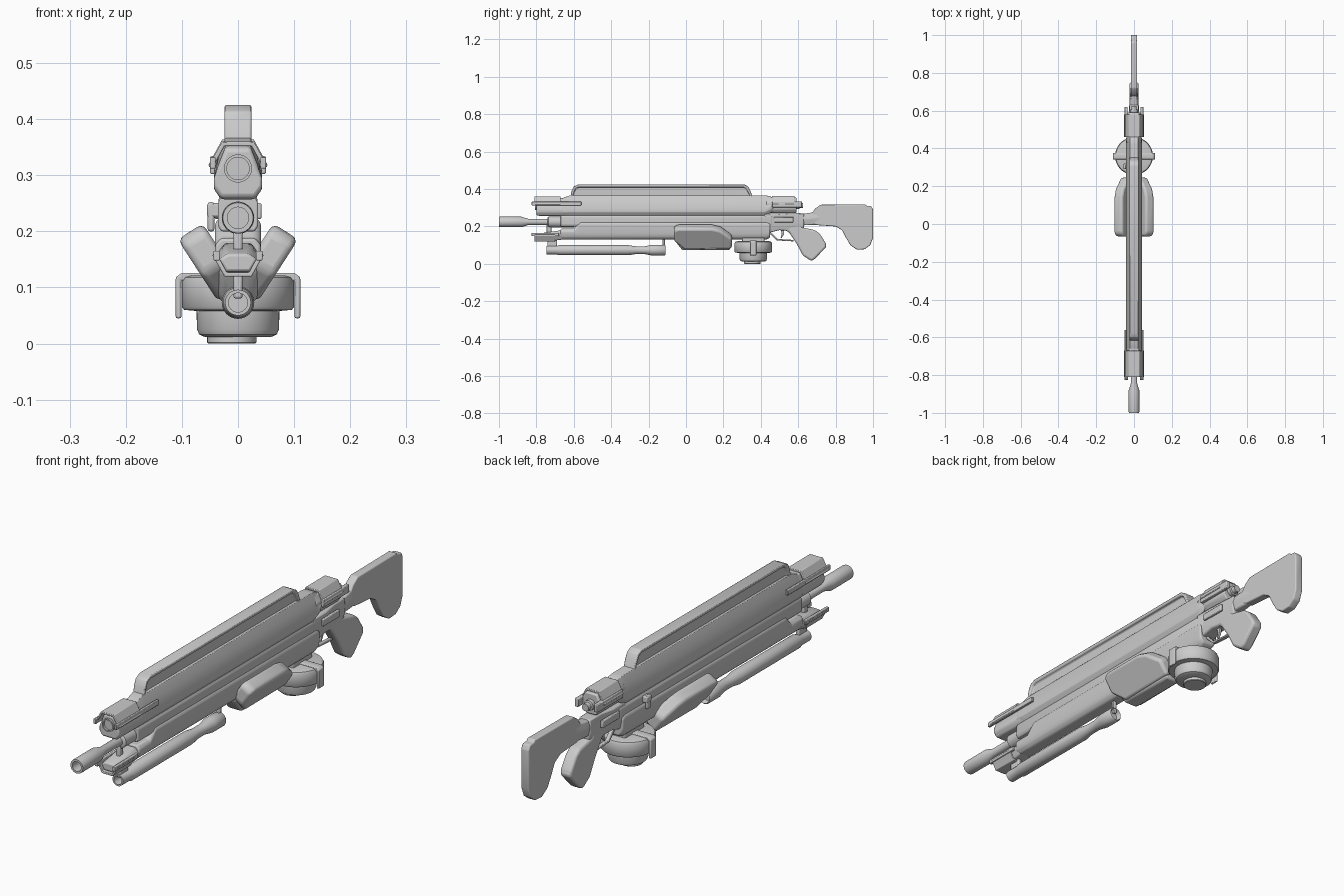
import bpy, bmesh, math

def skin(name, rings, bevel=0.0, segs=2, inset=None):
    """Join equal-length rings into a capped solid."""
    bm = bmesh.new()
    vs = [[bm.verts.new(p) for p in r] for r in rings]
    n = len(rings[0])
    for a, b in zip(vs, vs[1:]):
        for i in range(n):
            bm.faces.new((a[i], a[(i + 1) % n], b[(i + 1) % n], b[i]))
    caps = [bm.faces.new(vs[0]), bm.faces.new(vs[-1])]
    bmesh.ops.recalc_face_normals(bm, faces=bm.faces)
    if inset:
        bmesh.ops.inset_individual(bm, faces=caps, thickness=inset[0], depth=0)
        bmesh.ops.inset_individual(bm, faces=caps, thickness=0.004, depth=-inset[1])
    me = bpy.data.meshes.new(name)
    bm.to_mesh(me)
    bm.free()
    ob = bpy.data.objects.new(name, me)
    bpy.context.collection.objects.link(ob)
    if bevel:
        m = ob.modifiers.new("bevel", 'BEVEL')
        m.width, m.segments, m.limit_method = bevel, segs, 'ANGLE'
        m.angle_limit = math.radians(25)
    bpy.context.view_layer.objects.active = ob
    ob.select_set(True)
    bpy.ops.object.shade_smooth_by_angle(angle=math.radians(40))
    ob.select_set(False)
    return ob

def side(name, pts, hw, bevel=0.006, x=0, **k):
    """Side profile (y, z) extruded across x."""
    return skin(name, [[(x + s * hw, y, z) for y, z in pts] for s in (-1, 1)], bevel, **k)

def box(name, x0, x1, y0, y1, z0, z1, bevel=0.004):
    return side(name, [(y0, z0), (y1, z0), (y1, z1), (y0, z1)], (x1 - x0) / 2, bevel, (x0 + x1) / 2)

def loft(name, stations, bevel=0.005):
    """Stations (y, half section (x, z) from top to bottom), mirrored in x."""
    return skin(name, [[(x, y, z) for x, z in h] + [(-x, y, z) for x, z in reversed(h)]
                       for y, h in stations], bevel)

def lathe(name, st, c, axis='y', n=32):
    """Stations (position, radius) turned about y at (x, z) or about z at (x, y)."""
    rings = []
    for t, r in st:
        ring = []
        for i in range(n):
            a = 2 * math.pi * i / n
            u, v = c[0] + r * math.cos(a), c[1] + r * math.sin(a)
            ring.append((u, t, v) if axis == 'y' else (u, v, t))
        rings.append(ring)
    return skin(name, rings)

# Top rail with recessed side panels
side("top_rail", [(-0.62, 0.345), (-0.612, 0.39), (-0.6, 0.414), (-0.575, 0.425), (0.31, 0.425),
                  (0.332, 0.414), (0.345, 0.39), (0.36, 0.345)], 0.024, 0.005, inset=(0.013, 0.012))

# Upper housing
def upper(top, bot, w=0.043):
    return [(0.022, top), (0.034, top - 0.03), (w, bot + 0.035), (w, bot + 0.018), (0.03, bot)]
loft("upper_housing", [(-0.66, upper(0.352, 0.258)), (-0.62, upper(0.366, 0.258)), (0.42, upper(0.366, 0.258)),
                       (0.45, upper(0.362, 0.272)), (0.47, upper(0.35, 0.285, 0.036))])
loft("upper_nose", [(-0.80, upper(0.345, 0.262)), (-0.79, upper(0.352, 0.257)), (-0.64, upper(0.352, 0.257))])
lathe("front_port", [(-0.80, 0.02), (-0.808, 0.02), (-0.808, 0.025), (-0.7, 0.025)], (0, 0.312))

# Folded shells: front and rear on top, and one upside down below
def shell(name, y0, y1, zi, zo, wi=0.028, wo=0.053):
    t = 0.008 if zi > zo else -0.008
    h = [(wi, zi), (wo, zo), (wo - 0.007, zo - t * 0.6), (wi - 0.004, zi - t)]
    return loft(name, [(y0, h), (y1, h)], 0.002)
shell("front_shell", -0.81, -0.67, 0.36, 0.316)
shell("rear_shell", 0.46, 0.58, 0.364, 0.318)
shell("lower_nose_shell", -0.81, -0.70, 0.119, 0.158, 0.024, 0.046)
for s in (-1, 1):
    tag = "left" if s < 0 else "right"
    box("front_shell_arm_" + tag, s * 0.045 - 0.005, s * 0.045 + 0.005, -0.825, -0.56, 0.312, 0.332, 0.002)
    box("rear_shell_prong_" + tag, s * 0.042 - 0.008, s * 0.042 + 0.008, 0.46, 0.62, 0.302, 0.334, 0.003)
    box("lower_nose_prong_" + tag, s * 0.038 - 0.006, s * 0.038 + 0.006, -0.825, -0.68, 0.148, 0.165, 0.002)

# Rear block, knob and stepped neck
loft("rear_block", [(y, [(0.025, 0.355), (0.04, 0.325), (0.036, 0.29), (0.022, 0.272)]) for y in (0.43, 0.59)])
lathe("rear_knob", [(0.57, 0.02), (0.605, 0.02), (0.607, 0.014), (0.625, 0.014)], (0, 0.312))
loft("rear_frame", [(0.42, [(0.034, 0.268), (0.036, 0.2), (0.028, 0.16)]),
                    (0.50, [(0.034, 0.268), (0.034, 0.2), (0.026, 0.18)]),
                    (0.56, [(0.026, 0.272), (0.028, 0.21), (0.02, 0.175)]),
                    (0.63, [(0.024, 0.27), (0.026, 0.22), (0.02, 0.19)])])
for s in (-1, 1):
    box("frame_plate_%s" % ("left" if s < 0 else "right"), s * 0.036 - 0.006, s * 0.036 + 0.006,
        0.47, 0.575, 0.222, 0.25, 0.003)

# Main barrel and central core
lathe("barrel", [(-0.93, 0.019), (-1, 0.019), (-1, 0.027), (-0.995, 0.028), (-0.88, 0.028),
                 (-0.845, 0.017), (-0.6, 0.017)], (0, 0.224))
lathe("barrel_collar", [(-0.74, 0.022), (-0.735, 0.029), (-0.6, 0.029)], (0, 0.224))
loft("central_core", [(y, [(0.03, 0.262), (0.036, 0.25), (0.036, 0.21), (0.03, 0.2)]) for y in (-0.67, 0.46)], 0.003)
box("barrel_link", -0.008, 0.008, -0.745, -0.72, 0.15, 0.21)

# Lower housing with raised shoulder
def lower(top, bot=0.13):
    return [(0.03, top), (0.041, top - 0.012), (0.041, bot + 0.032), (0.035, bot + 0.012), (0.022, bot)]
loft("lower_housing", [(-0.67, lower(0.188)), (-0.6, lower(0.188)), (-0.565, lower(0.227)),
                       (0.43, lower(0.227)), (0.45, lower(0.22, 0.14))])
loft("lower_nose", [(-0.80, [(0.018, 0.16), (0.034, 0.15), (0.022, 0.128)]),
                    (-0.72, [(0.024, 0.172), (0.04, 0.155), (0.024, 0.122)]),
                    (-0.66, [(0.024, 0.18), (0.04, 0.155), (0.024, 0.13)])])

# Tube slung below with its hangers
lathe("under_tube", [(-0.70, 0.017), (-0.745, 0.017), (-0.745, 0.023), (-0.69, 0.023), (-0.68, 0.027), (-0.31, 0.027),
                     (-0.27, 0.021), (-0.22, 0.021), (-0.18, 0.029), (-0.115, 0.029), (-0.11, 0.025), (-0.13, 0.02)],
      (0, 0.073))
box("tube_hanger_front", -0.008, 0.008, -0.74, -0.69, 0.08, 0.13)
box("tube_hanger_rear", -0.008, 0.008, -0.126, -0.112, 0.08, 0.14)

# Splayed side pods and the belly between them
pod = [(-0.065, 0.06), (-0.065, 0.125), (-0.045, 0.138), (0.14, 0.138), (0.185, 0.125), (0.245, 0.075),
       (0.245, 0.01), (-0.01, 0.005)]
for s in (-1, 1):
    ob = side("pod_%s" % ("left" if s < 0 else "right"), pod, 0.0265, 0.012, segs=3)
    ob.location = (s * 0.010, 0, 0.084)
    ob.rotation_euler[1] = s * math.radians(33)
loft("pod_belly", [(-0.06, [(0.04, 0.16), (0.045, 0.145), (0.025, 0.125)]),
                   (-0.02, [(0.045, 0.16), (0.052, 0.125), (0.03, 0.073)]),
                   (0.235, [(0.045, 0.16), (0.052, 0.125), (0.03, 0.073)])], 0.008)

# Drum with strap
lathe("drum", [(0.012, 0.06), (0.016, 0.069), (0.025, 0.073), (0.058, 0.074), (0.06, 0.096), (0.065, 0.1),
               (0.11, 0.1), (0.118, 0.096), (0.121, 0.085)], (0, 0.36), 'z', 48)
lathe("drum_foot", [(0, 0.042), (0.002, 0.044), (0.02, 0.044)], (-0.011, 0.355), 'z')
strap = [(-0.111, 0.045), (-0.111, 0.118), (-0.1, 0.126), (0.1, 0.126), (0.111, 0.118), (0.111, 0.045),
         (0.101, 0.045), (0.101, 0.112), (-0.101, 0.112), (-0.101, 0.045)]
skin("drum_strap", [[(x, y, z) for x, z in strap] for y in (0.342, 0.376)], 0.003)
box("drum_mount", -0.03, 0.03, 0.30, 0.42, 0.11, 0.16)

# Side lever on the left
box("side_lever_arm", -0.055, -0.03, 0.29, 0.32, 0.225, 0.25)
box("side_lever", -0.054, -0.042, 0.29, 0.315, 0.2, 0.252)

# Grip, trigger and guard
side("grip", [(0.50, 0.215), (0.505, 0.19), (0.55, 0.17), (0.59, 0.11), (0.625, 0.045), (0.67, 0.015), (0.69, 0.028),
              (0.75, 0.09), (0.748, 0.11), (0.715, 0.16), (0.69, 0.18), (0.62, 0.195), (0.60, 0.215)],
     0.024, 0.012, segs=3)
side("trigger_guard", [(0.44, 0.165), (0.455, 0.155), (0.485, 0.125), (0.575, 0.12), (0.575, 0.128),
                       (0.49, 0.133), (0.463, 0.161), (0.45, 0.175)], 0.008, 0.002)
side("trigger", [(0.505, 0.19), (0.512, 0.16), (0.505, 0.14), (0.512, 0.138), (0.524, 0.16), (0.524, 0.19)], 0.005, 0.002)

# Shoulder stock and its neck
side("stock", [(0.655, 0.225), (0.67, 0.265), (0.69, 0.295), (0.72, 0.316), (0.96, 0.318), (0.965, 0.31), (0.99, 0.308),
               (1.0, 0.29), (1.0, 0.14), (0.985, 0.1), (0.955, 0.078), (0.915, 0.076), (0.88, 0.098), (0.855, 0.14),
               (0.835, 0.18), (0.80, 0.2), (0.70, 0.207)], 0.017, 0.009, segs=3)
loft("stock_neck", [(0.58, [(0.018, 0.262), (0.026, 0.24), (0.018, 0.205)]),
                    (0.66, [(0.016, 0.272), (0.024, 0.24), (0.016, 0.207)]),
                    (0.75, [(0.008, 0.29), (0.014, 0.25), (0.008, 0.21)])])
